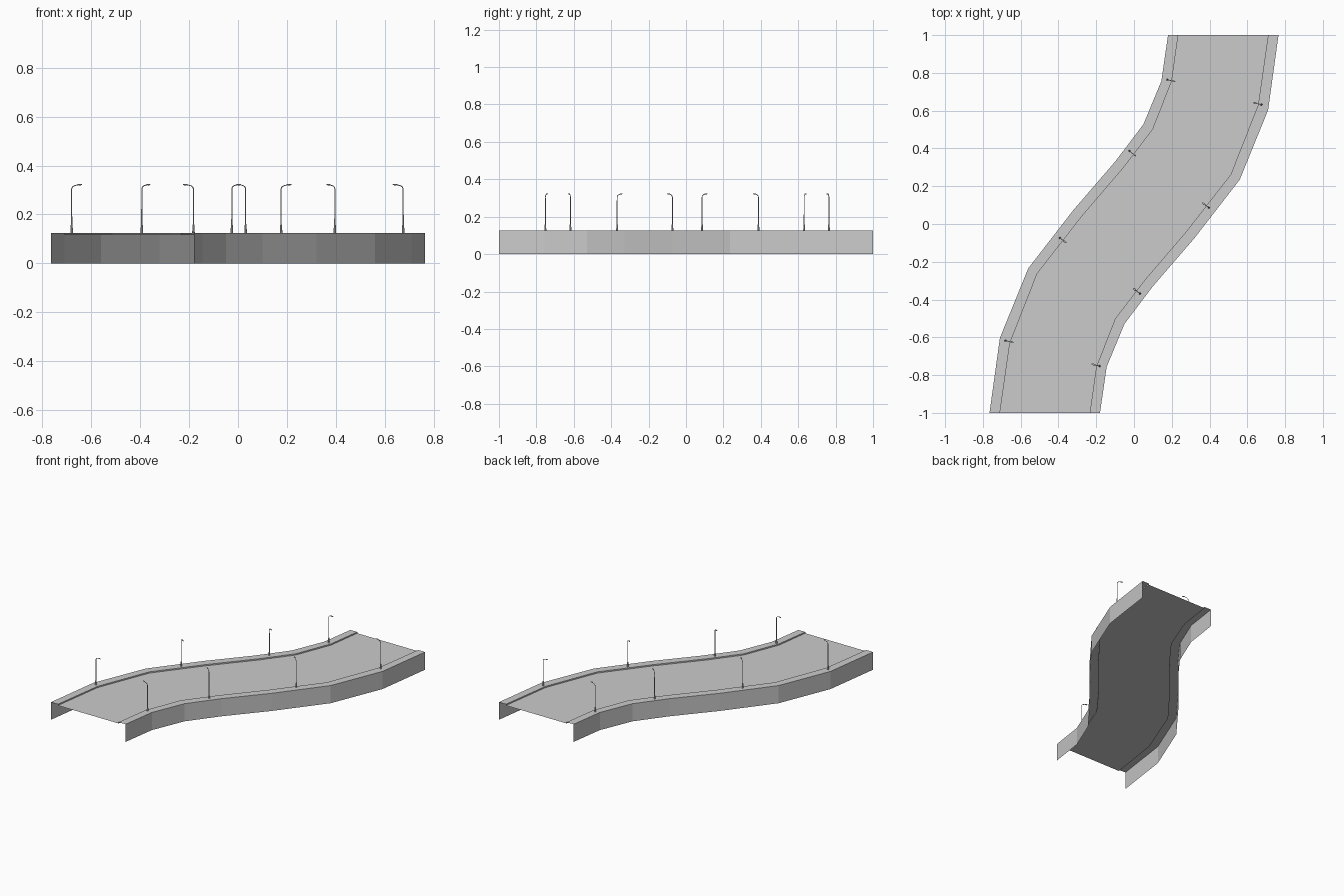
import bpy, bmesh, math
from mathutils import Vector, Matrix

if "Cube" in bpy.data.objects:
    bpy.data.objects.remove(bpy.data.objects["Cube"])

TOP, ROAD = 0.125, 0.116

# Plan outlines of the left side; the right side is the same turned 180 degrees
outer = [(-.765, -1), (-.71, -.603), (-.56, -.235), (-.32, .075),
         (-.1, .33), (.05, .528), (.145, .757), (.18, 1)]
inner = [(-.71, -1), (-.657, -.63), (-.512, -.262), (-.275, .042),
         (-.05, .305), (.1, .502), (.2, .757), (.234, 1)]


def turned(line):
    return [(-x, -y) for x, y in reversed(line)]


def strip(name, a, b, za, zb):
    """Ribbon of flat quads between two plan lines."""
    bm = bmesh.new()
    va = [bm.verts.new((x, y, za)) for x, y in a]
    vb = [bm.verts.new((x, y, zb)) for x, y in b]
    for i in range(len(a) - 1):
        bm.faces.new((va[i], vb[i], vb[i + 1], va[i + 1]))
    me = bpy.data.meshes.new(name)
    bm.to_mesh(me)
    bm.free()
    ob = bpy.data.objects.new(name, me)
    bpy.context.collection.objects.link(ob)
    return ob


# Road deck, pavements, kerbs and side walls
strip("road_deck", inner, turned(inner), ROAD, ROAD)
for side, o, i in (("left", outer, inner), ("right", None, None)):
    flip = side == "right"
    parts = [strip(side + "_side_wall", outer, outer, 0, TOP),
             strip(side + "_pavement", outer, inner, TOP, TOP),
             strip(side + "_kerb", inner, inner, TOP, ROAD)]
    if flip:
        for p in parts:
            p.data.transform(Matrix.Rotation(math.pi, 4, 'Z'))


def tube(bm, path, n=8):
    """Closed tube through (point, radius) pairs lying in the xz plane."""
    rings = []
    for k, (p, r) in enumerate(path):
        d = Vector(path[min(k + 1, len(path) - 1)][0]) - Vector(path[max(k - 1, 0)][0])
        d.normalize()
        v = Vector((0, 1, 0))
        u = v.cross(d)
        rings.append([bm.verts.new(Vector(p) + r * (math.cos(t) * u + math.sin(t) * v))
                      for t in (2 * math.pi * j / n for j in range(n))])
    for a, b in zip(rings, rings[1:]):
        for j in range(n):
            bm.faces.new((a[j], a[(j + 1) % n], b[(j + 1) % n], b[j]))
    bm.faces.new(rings[0][::-1])
    bm.faces.new(rings[-1])


# Street lamp: base sleeve, slim pole with curved arm, flattened head
bm = bmesh.new()
tube(bm, [((0, 0, 0), .0055), ((0, 0, .03), .0042), ((0, 0, .036), .0025)])
tube(bm, [((0, 0, .03), .0027), ((0, 0, .18), .0022), ((.003, 0, .187), .002),
          ((.010, 0, .192), .002), ((.026, 0, .196), .0018)])
bmesh.ops.create_uvsphere(bm, u_segments=8, v_segments=6, radius=1,
                          matrix=Matrix.Translation((.034, 0, .197))
                          @ Matrix.Diagonal((.011, .005, .003, 1)))
lamp_mesh = bpy.data.meshes.new("street_lamp")
bm.to_mesh(lamp_mesh)
bm.free()

# Lamps along both pavements, arms reaching over the road
lamps = [(-.68, -.618, -13), (-.393, -.073, -38), (-.025, .387, -38), (.176, .764, -14),
         (.675, .632, 167), (.396, .086, 142), (.031, -.368, 142), (-.182, -.752, 166)]
for x, y, a in lamps:
    ob = bpy.data.objects.new("street_lamp", lamp_mesh)
    ob.location = (x, y, TOP)
    ob.rotation_euler.z = math.radians(a)
    bpy.context.collection.objects.link(ob)
